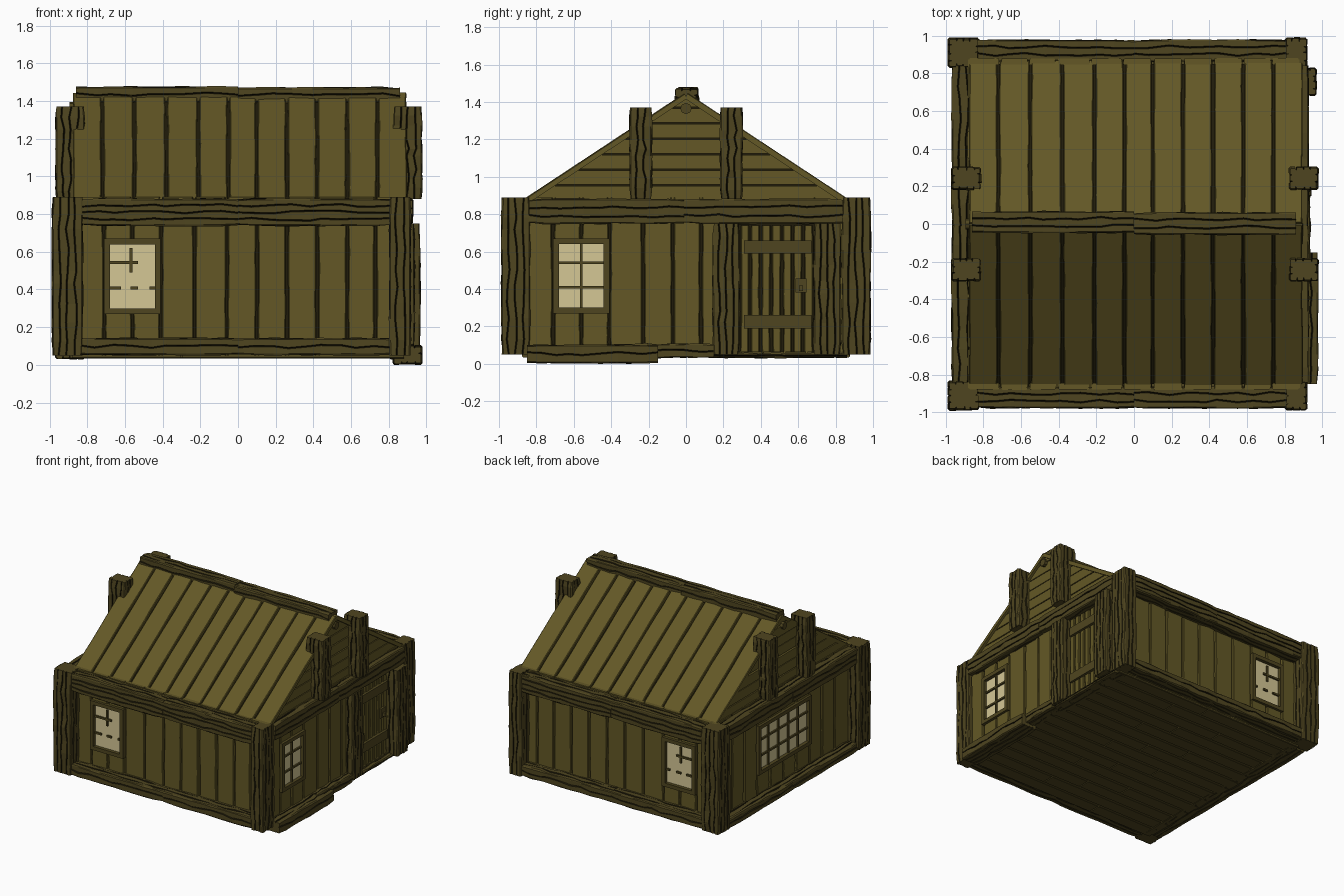
import bpy, bmesh, math, random
from mathutils import Vector

if "Cube" in bpy.data.objects:
    bpy.data.objects.remove(bpy.data.objects["Cube"])

random.seed(7)
R = random.uniform


def material(name, rgb):
    m = bpy.data.materials.new(name)
    m.diffuse_color = (*rgb, 1)
    m.use_nodes = True
    m.node_tree.nodes["Principled BSDF"].inputs["Base Color"].default_value = m.diffuse_color
    return m


PLANK = material("plank_wood", (0.125, 0.097, 0.019))
BEAM = material("beam_wood", (0.078, 0.060, 0.014))
DARK = material("groove_dark", (0.014, 0.011, 0.003))
GLASS = material("window_glow", (0.66, 0.57, 0.30))


def finish(name, bm, *mats):
    bmesh.ops.recalc_face_normals(bm, faces=bm.faces)
    me = bpy.data.meshes.new(name)
    bm.to_mesh(me)
    bm.free()
    for m in mats:
        me.materials.append(m)
    ob = bpy.data.objects.new(name, me)
    bpy.context.collection.objects.link(ob)
    return ob


def loft(bm, rings, dark=()):
    vs = [[bm.verts.new(p) for p in r] for r in rings]
    n = len(vs[0])
    for a, b in zip(vs, vs[1:]):
        for i in range(n):
            j = (i + 1) % n
            f = bm.faces.new((a[i], a[j], b[j], b[i]))
            f.material_index = 1 if i in dark else 0
    bm.faces.new(vs[0])
    bm.faces.new(vs[-1])


# Rough timber filling a box, grooved along the given axis
def log(name, axis, lo, hi, steps=9):
    u, v = [k for k in range(3) if k != axis]
    corners = [Vector((lo[u], lo[v])), Vector((hi[u], lo[v])),
               Vector((hi[u], hi[v])), Vector((lo[u], hi[v]))]
    mid = (corners[0] + corners[2]) / 2
    rings, dark = [], set()
    for s in range(steps + 1):
        pts, kinds = [], []
        for k in range(4):
            c, d = corners[k], corners[(k + 1) % 4]
            length = (d - c).length
            e = (d - c) / length
            inward = Vector((-e.y, e.x))
            n = max(2, round(length / 0.042))
            lobe, start = R(-0.001, 0.008), 0.010
            for q in range(1, n + 1):
                pos = length * (q + R(-0.2, 0.2)) / n if q < n else length - 0.006
                pts.append(c + e * start + inward * lobe)
                end = pos - 0.004
                pts.append(c + e * end + inward * lobe)
                kinds += [0, 0]
                if q < n:
                    pts.append(c + e * pos + inward * 0.017)
                    kinds.append(1)
                    start, lobe = pos + 0.004, R(-0.001, 0.008)
        m = len(kinds)
        dark = {i for i in range(m) if kinds[i] or kinds[(i + 1) % m]}
        t = s / steps
        grow = 0.93 if s in (0, steps) else 1.0
        if 0 < s < steps:
            t += R(-0.25, 0.25) / steps
        ring = []
        for p in pts:
            p = mid + (p - mid) * grow
            co = Vector((0, 0, 0))
            co[u], co[v], co[axis] = p.x, p.y, lo[axis] + (hi[axis] - lo[axis]) * t
            ring.append(co)
        rings.append(ring)
    bm = bmesh.new()
    loft(bm, rings, dark)
    return finish(name, bm, BEAM, DARK)


# Surface mappings: a = across, l = along, d = outward
def front(a, l, d): return Vector((a, -d, l))
def back(a, l, d): return Vector((a, d, l))
def right(a, l, d): return Vector((d, a, l))
def left(a, l, d): return Vector((-d, a, l))
def floor(a, l, d): return Vector((l, a, -d))


EAVE, FOOT, APEX = 0.88, 0.87, 1.45
SLOPE = math.hypot(EAVE, APEX - FOOT)
def roof(sign):
    n = Vector((0, sign * (APEX - FOOT), EAVE)) / SLOPE
    foot, top = Vector((0, sign * EAVE, FOOT)), Vector((0, 0, APEX))
    return lambda a, l, d: Vector((a, 0, 0)) + foot.lerp(top, l) + n * d


def plank(bm, P, a0, a1, l0, l1, d0, d1, gap=0.004, wob=0.005, steps=6):
    rings = []
    for s in range(steps + 1):
        t = s / steps + (R(-0.3, 0.3) / steps if 0 < s < steps else 0)
        l = l0 + (l1 - l0) * t
        x0, x1 = a0 + gap + abs(R(0, wob)), a1 - gap - abs(R(0, wob))
        rings.append([P(x0, l, d0), P(x0, l, d1 - 0.004), P(x0 + 0.005, l, d1),
                      P(x1 - 0.005, l, d1), P(x1, l, d1 - 0.004), P(x1, l, d0)])
    loft(bm, rings)


def box(bm, P, a0, a1, l0, l1, d0, d1):
    loft(bm, [[P(a0, l, d0), P(a1, l, d0), P(a1, l, d1), P(a0, l, d1)] for l in (l0, l1)])


# Plank wall from seam positions, with window and door openings
def wall(name, P, seams, window, door=None):
    bm = bmesh.new()
    for a0, a1 in zip(seams, seams[1:]):
        c = (a0 + a1) / 2
        if door and door[0] < c < door[1]:
            continue
        spans = [(0.05, 0.89)]
        if window[0] < c < window[1]:
            spans = [(0.05, 0.27), (0.67, 0.89)]
        for l0, l1 in spans:
            plank(bm, P, a0, a1, l0, l1, 0.845, 0.88 + R(-0.003, 0.003))
    finish(name, bm, PLANK)


# Framed window with glazing bars given as (a0, a1, z0, z1)
def window(name, P, a0, a1, bars):
    z0, z1, w = 0.27, 0.67, 0.03
    bm = bmesh.new()
    for r in ((a0, a0 + w, z0, z1), (a1 - w, a1, z0, z1), (a0, a1, z0, z0 + w), (a0, a1, z1 - w, z1)):
        box(bm, P, *r, 0.845, 0.90)
    for r in bars:
        box(bm, P, *r, 0.865, 0.885)
    finish(name + "_frame", bm, BEAM)
    bm = bmesh.new()
    box(bm, P, a0 + 0.01, a1 - 0.01, z0 + 0.01, z1 - 0.01, 0.85, 0.872)
    finish(name + "_pane", bm, GLASS)


def grid_bars(a0, a1, cols):
    w = 0.007
    v = [a0 + (a1 - a0) * k / cols for k in range(1, cols)]
    return [(x - w, x + w, 0.29, 0.65) for x in v] + [(a0, a1, z - w, z + w) for z in (0.41, 0.54)]


# Dark inner shell seen through the gaps
bm = bmesh.new()
shape = [(-0.85, 0.05), (0.85, 0.05), (0.85, 0.87), (0, 1.42), (-0.85, 0.87)]
loft(bm, [[Vector((x, y, z)) for y, z in shape] for x in (-0.85, 0.85)])
finish("inner_shell", bm, DARK)

# Walls
long_seams = [-0.88, -0.71, -0.56, -0.41, -0.23, -0.06, 0.1, 0.26, 0.42, 0.58, 0.73, 0.88]
wall("front_wall", front, long_seams, (-0.71, -0.41))
wall("back_wall", back, long_seams, (-0.71, -0.41))
wall("right_wall", right, [-0.88, -0.71, -0.56, -0.41, -0.23, -0.07, 0.08, 0.28, 0.68, 0.88],
     (-0.71, -0.41), (0.28, 0.68))
wall("left_wall", left, [-0.88, -0.66, -0.5, -0.34, -0.17, 0, 0.17, 0.34, 0.5, 0.66, 0.88], (-0.34, 0.34))

# Windows
broken = [(-0.575, -0.56, 0.49, 0.62), (-0.69, -0.53, 0.535, 0.55),
          (-0.69, -0.62, 0.40, 0.415), (-0.57, -0.53, 0.40, 0.415), (-0.47, -0.44, 0.40, 0.415)]
window("front_window", front, -0.71, -0.41, broken)
window("back_window", back, -0.71, -0.41, broken)
window("right_window", right, -0.71, -0.41, grid_bars(-0.69, -0.43, 2))
window("left_window", left, -0.34, 0.34, grid_bars(-0.32, 0.32, 5))

# Door with cross rails and latch
bm = bmesh.new()
for k in range(7):
    plank(bm, right, 0.285 + k * 0.057, 0.342 + k * 0.057, 0.05, 0.74, 0.845, 0.866 + R(0, 0.006))
finish("door_planks", bm, PLANK)
bm = bmesh.new()
for z in (0.19, 0.59):
    box(bm, right, 0.31, 0.67, z, z + 0.07, 0.86, 0.89)
box(bm, right, 0.585, 0.645, 0.38, 0.455, 0.86, 0.885)
box(bm, right, 0.605, 0.625, 0.39, 0.42, 0.885, 0.905)
finish("door_rails_and_latch", bm, BEAM)
log("door_post_inner", 2, (0.85, 0.14, 0.05), (0.94, 0.29, 0.75))
log("door_post_outer", 2, (0.85, 0.68, 0.05), (0.97, 0.83, 0.75))

# Roof planks
for sign, name in ((-1, "front_roof"), (1, "back_roof")):
    bm = bmesh.new()
    seams = [-0.88, -0.72, -0.55, -0.38, -0.21, -0.05, 0.1, 0.26, 0.42, 0.58, 0.74, 0.9]
    for a0, a1 in zip(seams, seams[1:]):
        plank(bm, roof(sign), a0, a1, 0, 0.99, -0.03, R(-0.003, 0.003))
    finish(name, bm, PLANK)

# Gable boards, cut to the roof slope
for P, name in ((right, "right_gable"), (left, "left_gable")):
    bm = bmesh.new()
    z = 0.875
    while z < 1.38:
        top = min(z + 0.076, 1.43)
        h0, h1 = ((APEX - 0.01 - q) / (APEX - FOOT) * EAVE for q in (z, top))
        d = 0.872 + R(-0.005, 0.008)
        loft(bm, [[P(-h0, z, q), P(h0, z, q), P(h1, top, q), P(-h1, top, q)] for q in (0.845, d)])
        z += 0.083
    finish(name, bm, PLANK)
    bm = bmesh.new()
    ring = [(0.03 * math.cos(k * math.pi / 4), 1.365 + 0.03 * math.sin(k * math.pi / 4)) for k in range(8)]
    loft(bm, [[P(a, l, d) for a, l in ring] for d in (0.8, 0.895)])
    finish(name + "_ridge_pole", bm, BEAM)

# Ridge caps, wall beams and sills, in two lengths each
log("ridge_cap_left", 0, (-0.86, -0.05, 1.39), (0, 0.07, 1.48))
log("ridge_cap_right", 0, (0, -0.06, 1.39), (0.86, 0.065, 1.475))
for side, y0, y1 in (("front", -0.98, -0.86), ("back", 0.86, 0.98)):
    for part, x0, x1 in (("left", -0.84, 0), ("right", 0, 0.82)):
        log(f"{side}_beam_{part}", 0, (x0, y0, 0.735), (x1, y1, 0.885))
        log(f"{side}_sill_{part}", 0, (x0, y0, 0.05), (x1, y1, 0.145))
for part, y0, y1 in (("front", -0.84, -0.01), ("back", -0.01, 0.84)):
    log(f"right_beam_{part}", 1, (0.84, y0, 0.745), (0.93, y1, 0.885))
    log(f"left_beam_{part}", 1, (-0.97, y0, 0.745), (-0.84, y1, 0.885))
    log(f"left_sill_{part}", 1, (-0.97, y0, 0.03), (-0.81, y1, 0.11))
log("right_sill_front", 1, (0.82, -0.85, 0.0), (0.98, -0.15, 0.105))
log("right_sill_middle", 1, (0.82, -0.30, 0.03), (0.94, 0.15, 0.11))
log("door_threshold", 1, (0.80, 0.15, 0.03), (0.92, 0.86, 0.06))

# Corner posts and gable posts
for side, s in (("front", -1), ("back", 1)):
    y0, y1 = sorted((s * 0.83, s * 0.99))
    log(f"{side}_left_corner_post", 2, (-0.99, y0, 0.05), (-0.82, y1, 0.89))
    log(f"{side}_right_corner_post", 2, (0.80, y0, 0.05), (0.92, y1, 0.89))
    y0, y1 = sorted((s * 0.18, s * 0.305))
    log(f"{side}_right_gable_post", 2, (0.82, y0, 0.88), (0.98, y1, 1.37))
    log(f"{side}_left_gable_post", 2, (-0.97, y0, 0.88), (-0.81, y1, 1.37))

# Floor boards in staggered lengths
bm = bmesh.new()
for k in range(15):
    y = -0.88 + k * 0.1173
    cut = (-0.3, 0.25, 0.0)[k % 3]
    for l0, l1 in ((-0.88, cut - 0.004), (cut + 0.004, 0.88)):
        plank(bm, floor, y, y + 0.1173, l0, l1, -0.065, -0.035, 0.003, 0.003)
finish("floor_boards", bm, BEAM)
